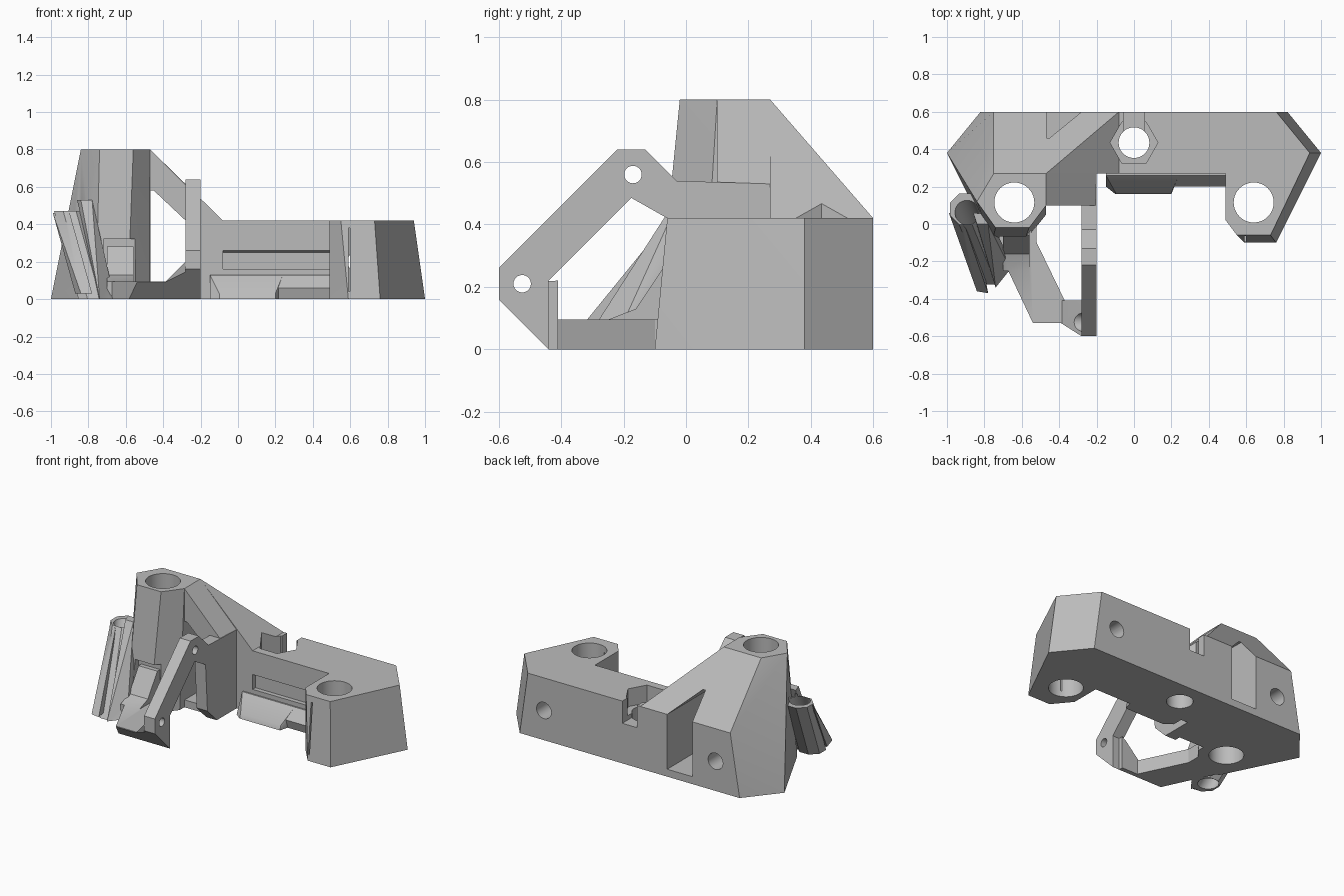
import bpy, bmesh, math
from mathutils import Vector

cube = bpy.data.objects.get("Cube")
if cube:
    bpy.data.objects.remove(cube)

grey = bpy.data.materials.new("plain grey")
grey.use_nodes = True
grey.diffuse_color = (0.5, 0.5, 0.5, 1)
grey.node_tree.nodes["Principled BSDF"].inputs["Base Color"].default_value = (0.5, 0.5, 0.5, 1)


def finish(name, bm):
    bmesh.ops.recalc_face_normals(bm, faces=bm.faces)
    mesh = bpy.data.meshes.new(name)
    bm.to_mesh(mesh)
    bm.free()
    mesh.materials.append(grey)
    ob = bpy.data.objects.new(name, mesh)
    bpy.context.collection.objects.link(ob)
    return ob


def hull(name, points):
    bm = bmesh.new()
    for p in points:
        bm.verts.new(p)
    res = bmesh.ops.convex_hull(bm, input=bm.verts)
    loose = [g for g in res["geom_interior"] if isinstance(g, bmesh.types.BMVert)]
    bmesh.ops.delete(bm, geom=loose, context="VERTS")
    bmesh.ops.dissolve_limit(bm, angle_limit=0.01, verts=bm.verts, edges=bm.edges)
    return finish(name, bm)


def prism(name, profile, axis, lo, hi):
    """Extrude a 2D profile along an axis; the profile uses the other two axes in order."""
    bm = bmesh.new()
    def point(p, h):
        c = list(p)
        c.insert("xyz".index(axis), h)
        return c
    a = [bm.verts.new(point(p, lo)) for p in profile]
    b = [bm.verts.new(point(p, hi)) for p in profile]
    bm.faces.new(a)
    bm.faces.new(b[::-1])
    for i in range(len(a)):
        j = (i + 1) % len(a)
        bm.faces.new((a[i], b[i], b[j], a[j]))
    return finish(name, bm)


def ring(u, v, r, n=48, turn=0.0):
    return [(u + r * math.cos(turn + math.tau * i / n), v + r * math.sin(turn + math.tau * i / n))
            for i in range(n)]


def rect(u0, u1, v0, v1):
    return [(u0, v0), (u1, v0), (u1, v1), (u0, v1)]


def layer(pts, z):
    return [(x, y, z) for x, y in pts]


def boolean(target, tool, mode):
    mod = target.modifiers.new("cut", "BOOLEAN")
    mod.operation, mod.solver, mod.object = mode, "EXACT", tool
    bpy.context.view_layer.update()
    deps = bpy.context.evaluated_depsgraph_get()
    mesh = bpy.data.meshes.new_from_object(target.evaluated_get(deps))
    target.modifiers.clear()
    target.data = mesh
    bpy.data.objects.remove(tool)


# Tapered pillars at both ends
foot = [(0.49, 0.6), (0.82, 0.6), (1, 0.38), (0.76, -0.1), (0.59, -0.1), (0.49, 0.02)]
head = [(0.49, 0.6), (0.76, 0.6), (0.94, 0.38), (0.73, -0.06), (0.55, -0.06), (0.49, 0.02)]
body = hull("bracket_body", layer(foot, 0) + layer(head, 0.42))
left_foot = [(-0.47, 0.6), (-0.82, 0.6), (-1, 0.38), (-0.76, -0.1), (-0.59, -0.1), (-0.47, 0.05)]
left_head = [(-0.47, 0.27), (-0.75, 0.27), (-0.84, 0.12), (-0.74, -0.02), (-0.56, -0.02), (-0.47, 0.1)]
left_pillar = hull("left_pillar", layer(left_foot, 0) + layer([(-0.47, 0.6), (-0.75, 0.6)], 0.42)
                   + layer(left_head, 0.8))

# Crossbar with a groove and a sloping front lip
crossbar = prism("crossbar", [(0.6, 0), (0.6, 0.42), (0.27, 0.42), (0.27, 0.26), (0.3, 0.25),
                              (0.3, 0.16), (0.27, 0.16), (0.27, 0)], "x", -0.3, 0.6)
lip = hull("front_lip", layer([(-0.15, 0.3), (-0.15, 0.2), (-0.1, 0.16), (0.2, 0.16), (0.24, 0.2),
                               (0.48, 0.2), (0.48, 0.3)][:4] + [(0.24, 0.3)], 0)
           + layer([(-0.1, 0.17), (0.2, 0.17)], 0.03)
           + layer([(-0.15, 0.26), (0.24, 0.26), (-0.15, 0.3), (0.24, 0.3)], 0.13))
lip_end = hull("lip_end", layer(rect(0.2, 0.5, 0.22, 0.3), 0) + layer(rect(0.2, 0.5, 0.2, 0.3), 0.06)
               + layer(rect(0.2, 0.5, 0.26, 0.3), 0.13))

# Sloped roof between the tall pillar and the crossbar
roof_front = prism("roof_front", [(-0.5, 0), (-0.2, 0), (-0.2, 0.53), (-0.47, 0.8), (-0.5, 0.8)],
                   "y", 0.1, 0.5)
roof_back = prism("roof_back", [(-0.5, 0), (-0.08, 0), (-0.08, 0.42), (-0.47, 0.8), (-0.5, 0.8)],
                  "y", 0.27, 0.6)
for part in (left_pillar, crossbar, lip, lip_end, roof_front, roof_back):
    boolean(body, part, "UNION")

# Trim the back slope, open the tunnel and the front recess
boolean(body, prism("slope_cutter", [(0.27, 0.8), (0.61, 0.4085), (0.8, 0.9), (0.27, 0.9)],
                    "x", -0.9, -0.06), "DIFFERENCE")
boolean(body, prism("tunnel_cutter", [(-0.468, 0.05), (-0.28, 0.05), (-0.28, 0.42),
                                      (-0.45, 0.58), (-0.468, 0.58)], "y", -0.2, 0.7), "DIFFERENCE")
boolean(body, prism("recess_cutter", rect(-0.72, -0.55, 0.09, 0.32), "y", -0.3, -0.03), "DIFFERENCE")

# Side arm, foot plate and their joining gusset
arm = prism("side_arm", [(-0.6, 0.16), (-0.6, 0.26), (-0.22, 0.64), (-0.13, 0.64), (-0.03, 0.54),
                         (0.27, 0.53), (0.27, 0), (0.06, 0), (-0.04, 0.1), (-0.06, 0.42),
                         (-0.175, 0.485), (-0.44, 0.22), (-0.44, 0)], "x", -0.28, -0.2)
foot_plate = prism("foot_plate", [(-0.8, 0.02), (-0.54, -0.53), (-0.25, -0.53), (-0.25, -0.41),
                                  (-0.37, -0.41), (-0.52, -0.1), (-0.52, 0.02)], "z", 0, 0.095)
boolean(foot_plate, prism("chamfer_cutter", [(-0.43, -0.01), (-0.8, 0.36), (-0.8, -0.01)],
                          "x", -1, 0), "DIFFERENCE")
gusset = hull("gusset", [(-0.39, -0.44, 0), (-0.39, -0.41, 0), (-0.39, -0.53, 0.09), (-0.39, -0.41, 0.09),
                         (-0.25, -0.44, 0), (-0.25, -0.41, 0), (-0.25, -0.6, 0.16), (-0.25, -0.6, 0.21),
                         (-0.28, -0.6, 0.2), (-0.28, -0.41, 0.2), (-0.25, -0.41, 0.22)])
ramp = prism("ramp", [(0, 0.02), (-0.25, 0.02), (-0.25, 0.095), (-0.16, 0.13), (-0.06, 0.28), (0, 0.28)],
             "x", -0.7, -0.56)

# Slanted duct with fins on the outer corner
top, low = Vector((-0.9, 0.08)), Vector((-0.77, -0.24))


def slanted(name, r, z_low, z_top, n):
    return hull(name, layer(ring(*low, r, n, math.pi / 8), z_low) + layer(ring(*top, r, n, math.pi / 8), z_top))


duct = slanted("duct", 0.09, 0.0, 0.47, 8)
outer_fin = hull("outer_fin", layer([(-0.99, 0.06), (-0.96, 0.04), (-0.9, -0.02), (-0.93, 0)], 0.46)
                 + layer([(-0.87, -0.26), (-0.84, -0.36), (-0.78, -0.37), (-0.8, -0.26)], 0.03))
inner_fin = hull("inner_fin", layer([(-0.86, 0.06), (-0.78, 0.05), (-0.78, 0), (-0.84, 0)], 0.53)
                 + layer([(-0.76, -0.2), (-0.67, -0.18), (-0.66, -0.24), (-0.74, -0.34)], 0.0))
for part in (arm, foot_plate, gusset, ramp, duct, outer_fin, inner_fin):
    boolean(body, part, "UNION")
boolean(body, slanted("duct_bore", 0.065, -0.03, 0.5, 24), "DIFFERENCE")

# Rod bores with clamping slits and rear screw holes
for side in (-1, 1):
    boolean(body, prism("rod_bore", ring(side * 0.64, 0.115, 0.107), "z", -0.1, 1), "DIFFERENCE")
    boolean(body, prism("screw_hole", ring(side * 0.64, 0.2, 0.055, 32), "y", 0.15, 0.7), "DIFFERENCE")
boolean(body, prism("slit", rect(0.59, 0.6, -0.2, 0.1), "z", 0.04, 0.38), "DIFFERENCE")

# Centre bolt hole, hexagonal nut pocket and rear notch
boolean(body, prism("bolt_hole", ring(0, 0.435, 0.082), "z", -0.1, 1), "DIFFERENCE")
boolean(body, prism("nut_pocket", ring(0, 0.435, 0.128, 6), "z", 0.3, 1), "DIFFERENCE")
boolean(body, prism("rear_notch", rect(-0.055, 0.055, 0.5, 0.7), "z", 0.27, 1), "DIFFERENCE")

# Pivot holes through the side arm
for y, z in ((-0.17, 0.56), (-0.525, 0.21)):
    boolean(body, prism("pivot_hole", ring(y, z, 0.028, 24), "x", -0.45, -0.1), "DIFFERENCE")
boolean(body, prism("pivot_recess", ring(-0.525, 0.21, 0.05, 24), "x", -0.45, -0.28), "DIFFERENCE")

bpy.ops.object.select_all(action="DESELECT")
body.select_set(True)
bpy.context.view_layer.objects.active = body
bpy.ops.object.shade_smooth_by_angle(angle=math.radians(25))
